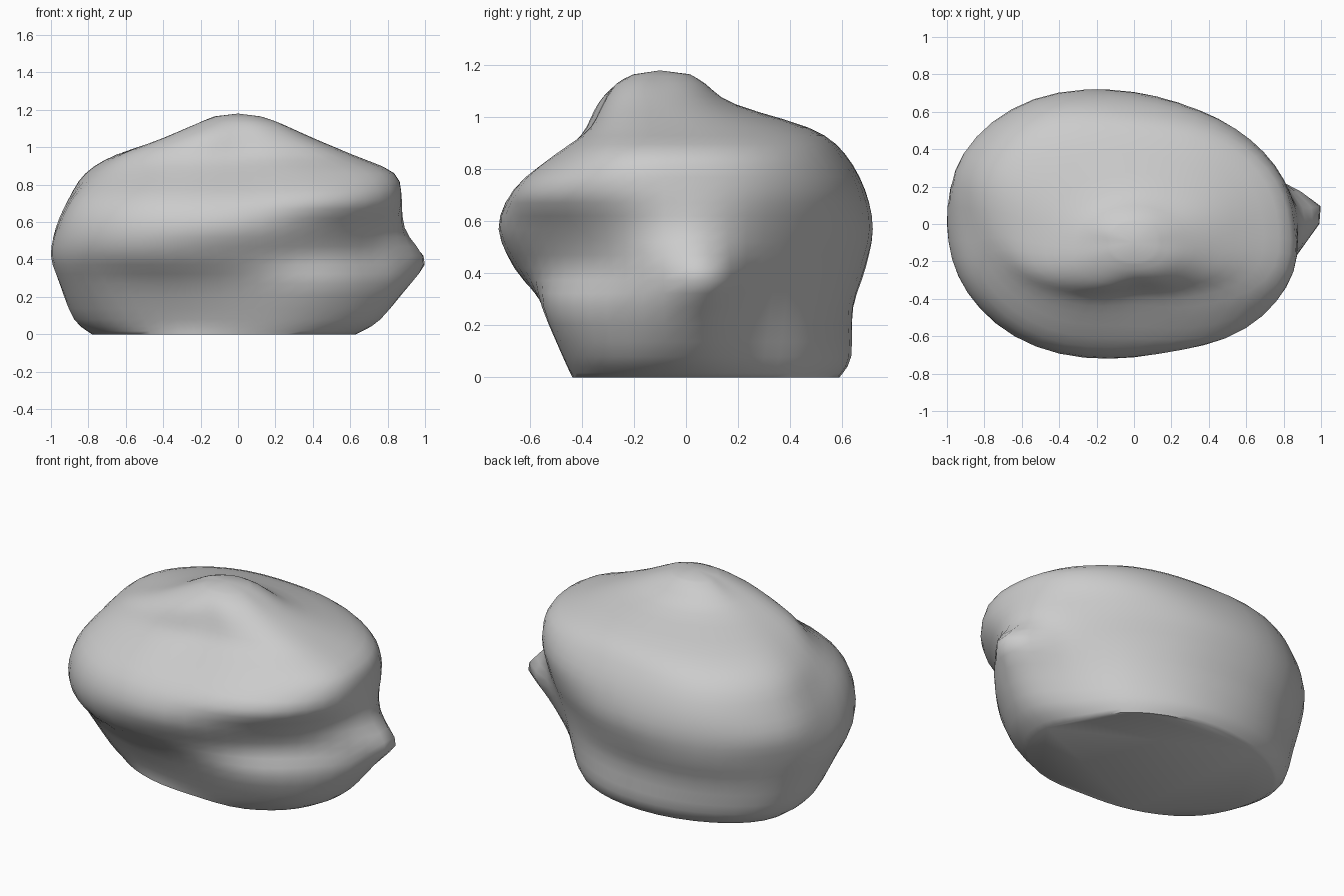
import bpy, bmesh, math

if "Cube" in bpy.data.objects:
    bpy.data.objects.remove(bpy.data.objects["Cube"])

# Horizontal slices of the boulder: height -> reach in 12 directions,
# counter-clockwise from +x, as a fraction of a 1.0 x 0.72 ellipse
HEIGHTS = [0, .08, .27, .42, .57, .72, .86, .96, 1.05, 1.13, 1.165]
REACH = [
    [.63, .61, .72, .81, .86, .86, .75, .69, .63, .60, .66, .66],
    [.76, .68, .76, .87, .93, .94, .86, .77, .66, .64, .73, .77],
    [.91, .75, .78, .87, .97, .99, .95, .91, .81, .76, .84, .85],
    [.95, .80, .82, .93, 1.04, 1.03, 1.0, 1.01, 1.0, .89, .82, .82],
    [.89, .84, .88, .98, 1.07, 1.05, .97, 1.02, 1.05, .99, .90, .86],
    [.87, .87, .90, .94, 1.03, .99, .90, .95, .97, .92, .98, .94],
    [.83, .82, .82, .83, .92, .89, .80, .78, .74, .67, .78, .88],
    [.61, .62, .66, .68, .72, .71, .64, .65, .57, .48, .54, .64],
    [.40, .40, .38, .38, .38, .38, .39, .43, .40, .33, .36, .40],
    [.22, .23, .24, .24, .24, .23, .21, .23, .24, .23, .24, .24],
    [.12, .13, .15, .16, .15, .14, .12, .13, .14, .14, .14, .13],
]
SIDES, STEPS = 48, 3


def spline(a, b, c, d, t):
    return b + .5 * t * (c - a + t * (2*a - 5*b + 4*c - d + t * (3*(b - c) + d - a)))


def around(row, s):
    i, t = divmod(s * 12 / SIDES, 1)
    return spline(*[row[(int(i) + k) % 12] for k in (-1, 0, 1, 2)], t)


def between(values, i, t):
    n = len(values) - 1
    return spline(*[values[min(max(i + k, 0), n)] for k in (-1, 0, 1, 2)], t)


bm = bmesh.new()
rings = []
n = len(HEIGHTS) - 1
for step in range(n * STEPS + 1):
    i, t = divmod(step, STEPS)
    t /= STEPS
    z = between(HEIGHTS, i, t)
    # the crest leans towards the front
    k = min(max((z - .9) / .2, 0), 1)
    lean = -.1 * k * k * (3 - 2 * k)
    ring = []
    for s in range(SIDES):
        a = s * math.tau / SIDES
        r = between([around(row, s) for row in REACH], i, t)
        # pointed nose low on the right side
        r += .085 * math.exp(-((a - .14) / .17) ** 2 - ((z - .38) / .1) ** 2)
        ring.append(bm.verts.new((r * math.cos(a), .72 * r * math.sin(a) + lean, z)))
    rings.append(ring)

# Skin, rounded top and flat underside
for lo, hi in zip(rings, rings[1:]):
    for s in range(SIDES):
        e = (s + 1) % SIDES
        bm.faces.new((lo[s], lo[e], hi[e], hi[s]))
tip = bm.verts.new((0, -.1, 1.18))
for s in range(SIDES):
    bm.faces.new((rings[-1][s], rings[-1][(s + 1) % SIDES], tip))
bm.faces.new(rings[0][::-1])

mesh = bpy.data.meshes.new("boulder")
bm.to_mesh(mesh)
bm.free()
boulder = bpy.data.objects.new("boulder", mesh)
bpy.context.collection.objects.link(boulder)
bpy.context.view_layer.objects.active = boulder
boulder.select_set(True)
bpy.ops.object.shade_smooth_by_angle(angle=math.radians(55))
